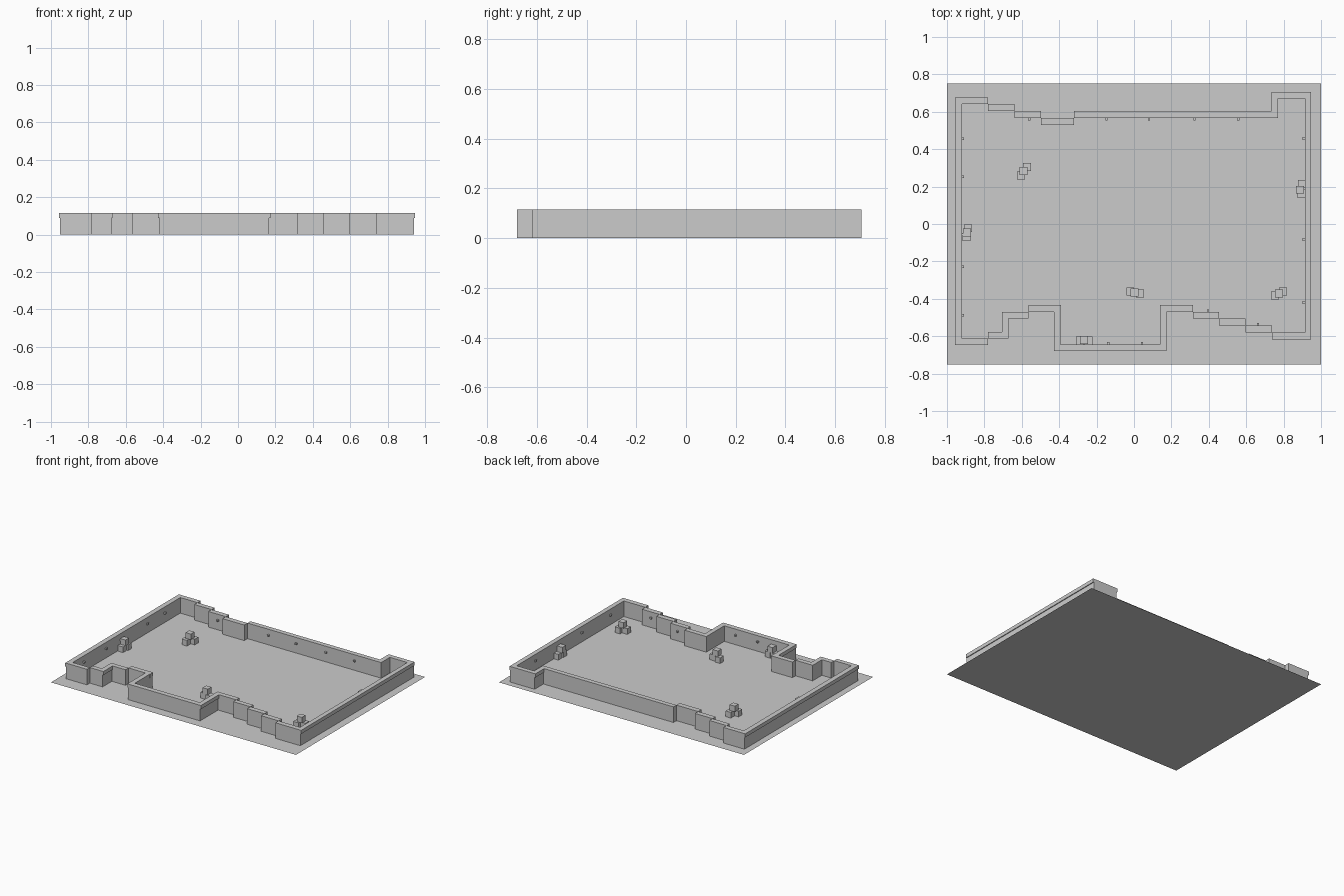
import bpy, bmesh
from mathutils import Matrix, Vector

H, LIP, INSET = 0.115, 0.088, 0.006   # wall height, cap underside, cap overhang


def add_box(bm, x0, x1, y0, y1, z0, z1):
    centre = Vector(((x0 + x1) / 2, (y0 + y1) / 2, (z0 + z1) / 2))
    size = (x1 - x0, y1 - y0, z1 - z0, 1)
    bmesh.ops.create_cube(bm, size=1, matrix=Matrix.Translation(centre) @ Matrix.Diagonal(size))


def finish(name, bm):
    mesh = bpy.data.meshes.new(name)
    bm.to_mesh(mesh)
    bm.free()
    obj = bpy.data.objects.new(name, mesh)
    bpy.context.collection.objects.link(obj)
    return obj


# Flat floor slab, single sheet
bpy.ops.mesh.primitive_plane_add(size=1)
floor = bpy.context.object
floor.name = "floor"
floor.scale = (2, 1.505, 1)

# Wall runs: x0, x1, y0, y1, inset at left end, inset at right end
walls = {
    "left_wall": (-0.957, -0.92, -0.647, 0.677, 1, 0),
    "right_wall": (0.913, 0.947, -0.617, 0.705, 0, 1),
    "back_step_a": (-0.957, -0.78, 0.641, 0.677, 1, 0),
    "back_step_b": (-0.78, -0.64, 0.605, 0.641, 0, 0),
    "back_step_c": (-0.64, -0.497, 0.568, 0.605, 0, 0),
    "back_step_d": (-0.497, -0.32, 0.53, 0.568, 0, 0),
    "back_long_wall": (-0.32, 0.77, 0.568, 0.603, 0, 0),
    "back_niche_side": (0.736, 0.77, 0.568, 0.705, 1, 0),
    "back_niche_end": (0.736, 0.947, 0.67, 0.705, 1, 1),
    "front_step_a": (-0.957, -0.78, -0.647, -0.613, 1, 0),
    "front_step_b": (-0.78, -0.67, -0.613, -0.578, 0, 1),
    "front_jog": (-0.705, -0.67, -0.613, -0.47, 0, 1),
    "front_step_c": (-0.705, -0.565, -0.505, -0.47, 1, 0),
    "front_step_d": (-0.565, -0.39, -0.47, -0.434, 0, 1),
    "bay_left": (-0.427, -0.392, -0.68, -0.434, 1, 0),
    "bay_front": (-0.427, 0.173, -0.68, -0.643, 1, 1),
    "bay_right": (0.138, 0.173, -0.68, -0.434, 0, 1),
    "front_step_e": (0.138, 0.315, -0.47, -0.434, 1, 0),
    "front_step_f": (0.315, 0.455, -0.505, -0.47, 0, 0),
    "front_step_g": (0.455, 0.595, -0.542, -0.505, 0, 0),
    "front_step_h": (0.595, 0.738, -0.58, -0.542, 0, 0),
    "front_step_i": (0.738, 0.947, -0.617, -0.58, 0, 1),
}
for name, (x0, x1, y0, y1, il, ir) in walls.items():
    bm = bmesh.new()
    add_box(bm, x0 + INSET * il, x1 - INSET * ir, y0, y1, 0, LIP)
    add_box(bm, x0, x1, y0, y1, LIP, H)
    finish(name, bm)

# Crate piles: two on the floor, one stacked across them
C = 0.042
piles = [
    ((-0.605, 0.26), (-0.573, 0.305), (-0.59, 0.283)),
    ((0.897, 0.215), (0.893, 0.163), (0.888, 0.183)),
    ((-0.887, -0.023), (-0.896, -0.07), (-0.893, -0.045)),
    ((-0.02, -0.36), (0.032, -0.372), (0.003, -0.366)),
    ((0.753, -0.382), (0.797, -0.36), (0.775, -0.371)),
    ((-0.29, -0.622), (-0.243, -0.622), (-0.267, -0.62)),
]
for i, pile in enumerate(piles):
    bm = bmesh.new()
    for (x, y), z in zip(pile, (0, 0, C)):
        add_box(bm, x - C / 2, x + C / 2, y - C / 2, y + C / 2, z, z + C)
    finish(f"crate_pile_{i + 1}", bm)

# Small wall lamps on the inner faces
lamps = [(x, 0.561) for x in (-0.56, -0.147, 0.08, 0.323, 0.557)]
lamps += [(-0.914, y) for y in (0.455, 0.252, -0.057, -0.228, -0.488)]
lamps += [(0.907, y) for y in (0.457, -0.083, -0.42)]
lamps += [(0.395, -0.463), (0.663, -0.536), (-0.138, -0.637), (0.043, -0.637)]
bm = bmesh.new()
for x, y in lamps:
    add_box(bm, x - 0.006, x + 0.006, y - 0.007, y + 0.007, 0.066, 0.078)
finish("wall_lamps", bm)
